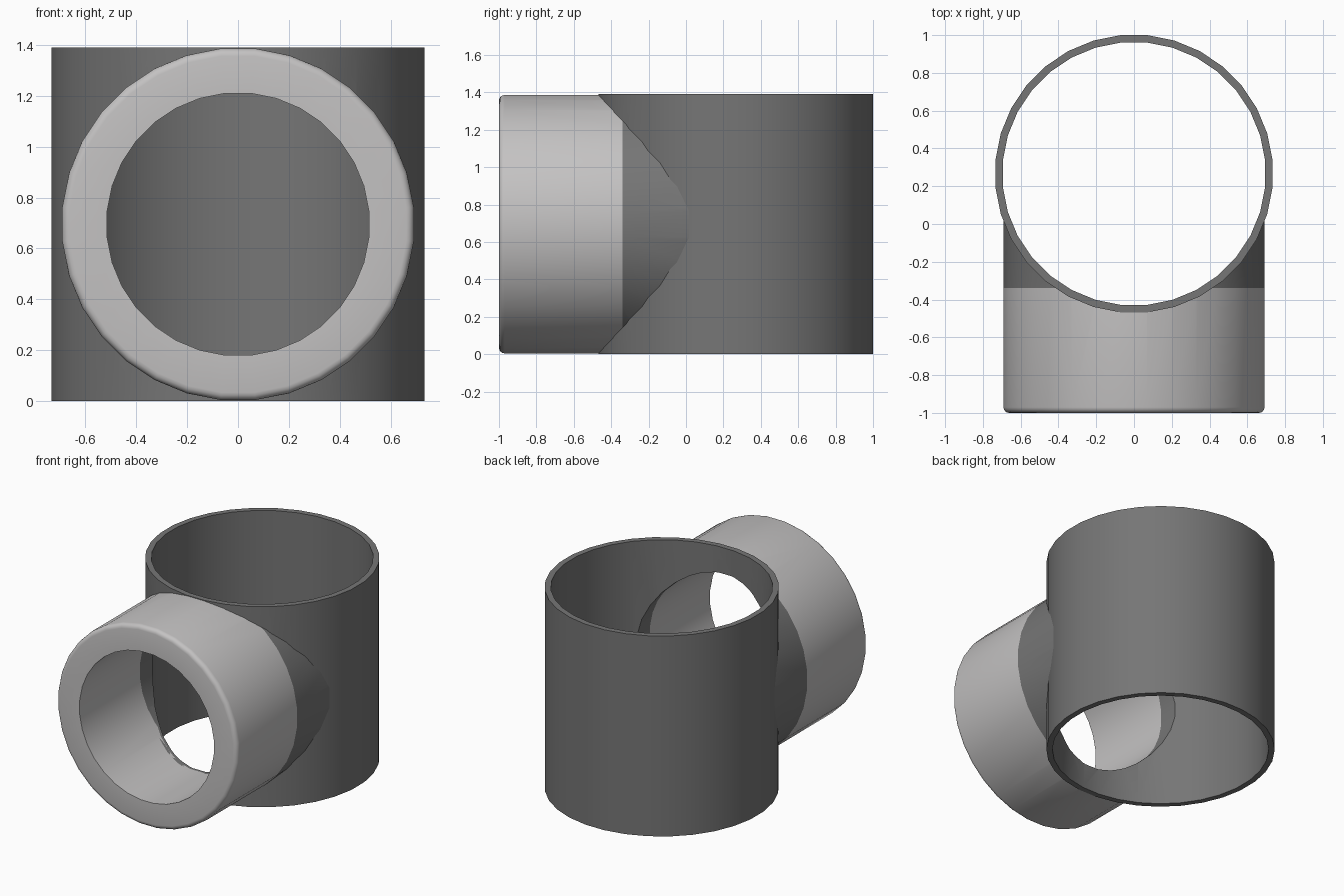
import bpy
import bmesh
from math import cos, sin, pi, radians
from mathutils import Matrix

SIDES = 32
TUBE_Y, HEIGHT = 0.266, 1.39
AXIS_Z = HEIGHT / 2
BORE = 0.517

if "Cube" in bpy.data.objects:
    bpy.data.objects.remove(bpy.data.objects["Cube"])


def material(name, rgb):
    mat = bpy.data.materials.new(name)
    mat.use_nodes = True
    mat.diffuse_color = (*rgb, 1)
    mat.node_tree.nodes["Principled BSDF"].inputs["Base Color"].default_value = (*rgb, 1)
    return mat


dark = material("dark grey", (0.18, 0.18, 0.18))
light = material("light grey", (0.55, 0.54, 0.54))


def lathe(name, profile, matrix, mats):
    """Spin a closed (radius, height) profile into a ring-shaped solid."""
    bm = bmesh.new()
    rings = []
    for r, h in profile:
        angles = [2 * pi * (i + 0.5) / SIDES for i in range(SIDES)]
        rings.append([bm.verts.new((r * cos(a), r * sin(a), h)) for a in angles])
    for k, ring in enumerate(rings):
        after = rings[(k + 1) % len(rings)]
        for i in range(SIDES):
            j = (i + 1) % SIDES
            bm.faces.new((ring[i], ring[j], after[j], after[i]))
    bmesh.ops.recalc_face_normals(bm, faces=bm.faces)
    return finish(name, bm, matrix, mats)


def finish(name, bm, matrix, mats):
    bm.transform(matrix)
    mesh = bpy.data.meshes.new(name)
    bm.to_mesh(mesh)
    bm.free()
    obj = bpy.data.objects.new(name, mesh)
    bpy.context.collection.objects.link(obj)
    for m in mats:
        mesh.materials.append(m)
    return obj


def cutter(name, radius, depth, matrix):
    bm = bmesh.new()
    bmesh.ops.create_cone(bm, cap_ends=True, segments=SIDES, radius1=radius, radius2=radius,
                          depth=depth, matrix=Matrix.Rotation(pi / SIDES, 4, "Z"))
    obj = finish(name, bm, matrix, [dark])
    obj.hide_render = True
    return obj


def cut(obj, tool):
    """Apply the cut, then discard the helper."""
    mod = obj.modifiers.new("cut", "BOOLEAN")
    mod.operation, mod.solver, mod.object = "DIFFERENCE", "EXACT", tool
    bpy.ops.object.select_all(action="DESELECT")
    bpy.context.view_layer.objects.active = obj
    obj.select_set(True)
    bpy.ops.object.modifier_apply(modifier=mod.name)
    bpy.data.objects.remove(tool)
    bpy.ops.object.shade_smooth_by_angle(angle=radians(35))


# Upright tube, open at both ends, with a round opening in its front wall
upright = Matrix.Translation((0, TUBE_Y, 0))
tube = lathe("upright_tube", [(0.737, 0), (0.737, HEIGHT), (0.698, HEIGHT), (0.698, 0)],
             upright, [dark])
forward = Matrix.Translation((0, -0.5, AXIS_Z)) @ Matrix.Rotation(pi / 2, 4, "X")
cut(tube, cutter("bore_cutter", BORE, 1.2, forward))

# Thick collar along the front axis, with a rounded front rim
R, EDGE, SPLIT = 0.694, 0.03, 0.34
rim = [(R - EDGE + EDGE * sin(a), 1 - EDGE + EDGE * cos(a))
       for a in (0, pi / 8, pi / 4, 3 * pi / 8, pi / 2)]
profile = [(BORE, -0.2), (BORE, SPLIT), (BORE, 1)] + rim + [(R, SPLIT), (R, -0.2)]
along = Matrix.Translation((0, 0, AXIS_Z)) @ Matrix.Rotation(pi / 2, 4, "X")
collar = lathe("front_collar", profile, along, [light, dark])
for face in collar.data.polygons:
    face.material_index = int(face.center.y > -SPLIT)

# Trim the collar back to the middle of the tube wall
cut(collar, cutter("tube_cutter", 0.717, 3, upright))
